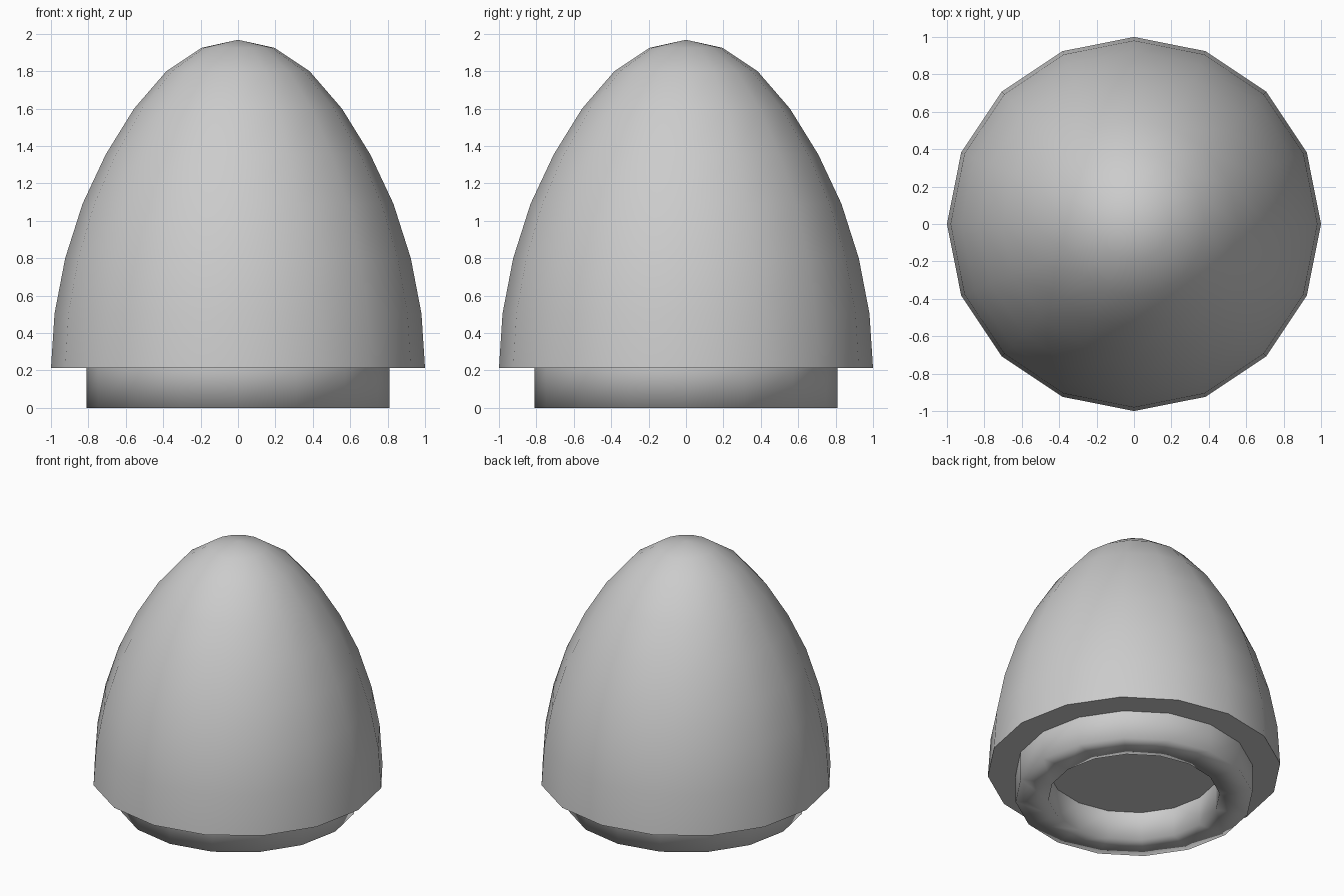
import bpy, bmesh, math

if "Cube" in bpy.data.objects:
    bpy.data.objects.remove(bpy.data.objects["Cube"])

SIDES = 16


def revolve(name, profile, closed_bottom=False):
    """Spin a list of (radius, z) points into a 16-sided smooth object."""
    bm = bmesh.new()
    rings = []
    for r, z in profile:
        if r == 0:
            rings.append([bm.verts.new((0, 0, z))] * SIDES)
        else:
            rings.append([bm.verts.new((r * math.cos(2 * math.pi * i / SIDES),
                                        r * math.sin(2 * math.pi * i / SIDES), z))
                          for i in range(SIDES)])
    for a, b in zip(rings, rings[1:]):
        for i in range(SIDES):
            j = (i + 1) % SIDES
            quad = list(dict.fromkeys([a[i], a[j], b[j], b[i]]))
            bm.faces.new(quad).smooth = True
    if closed_bottom:
        # flat underside with a crisp rim
        cap = bm.faces.new(rings[0][::-1])
        for e in cap.edges:
            e.smooth = False
    mesh = bpy.data.meshes.new(name)
    bm.to_mesh(mesh)
    bm.free()
    obj = bpy.data.objects.new(name, mesh)
    bpy.context.collection.objects.link(obj)
    return obj


# Pointed dome
radii = [math.cos(math.radians(11.25 * k)) for k in range(8)] + [0]
heights = [0.212, 0.505, 0.80, 1.09, 1.355, 1.60, 1.80, 1.925, 1.968]
revolve("dome", list(zip(radii, heights)), closed_bottom=True)

# Hollow base ring: inner wall, bottom, outer wall
revolve("base_ring", [(0.585, 0.212), (0.585, 0), (0.81, 0), (0.81, 0.212)])
